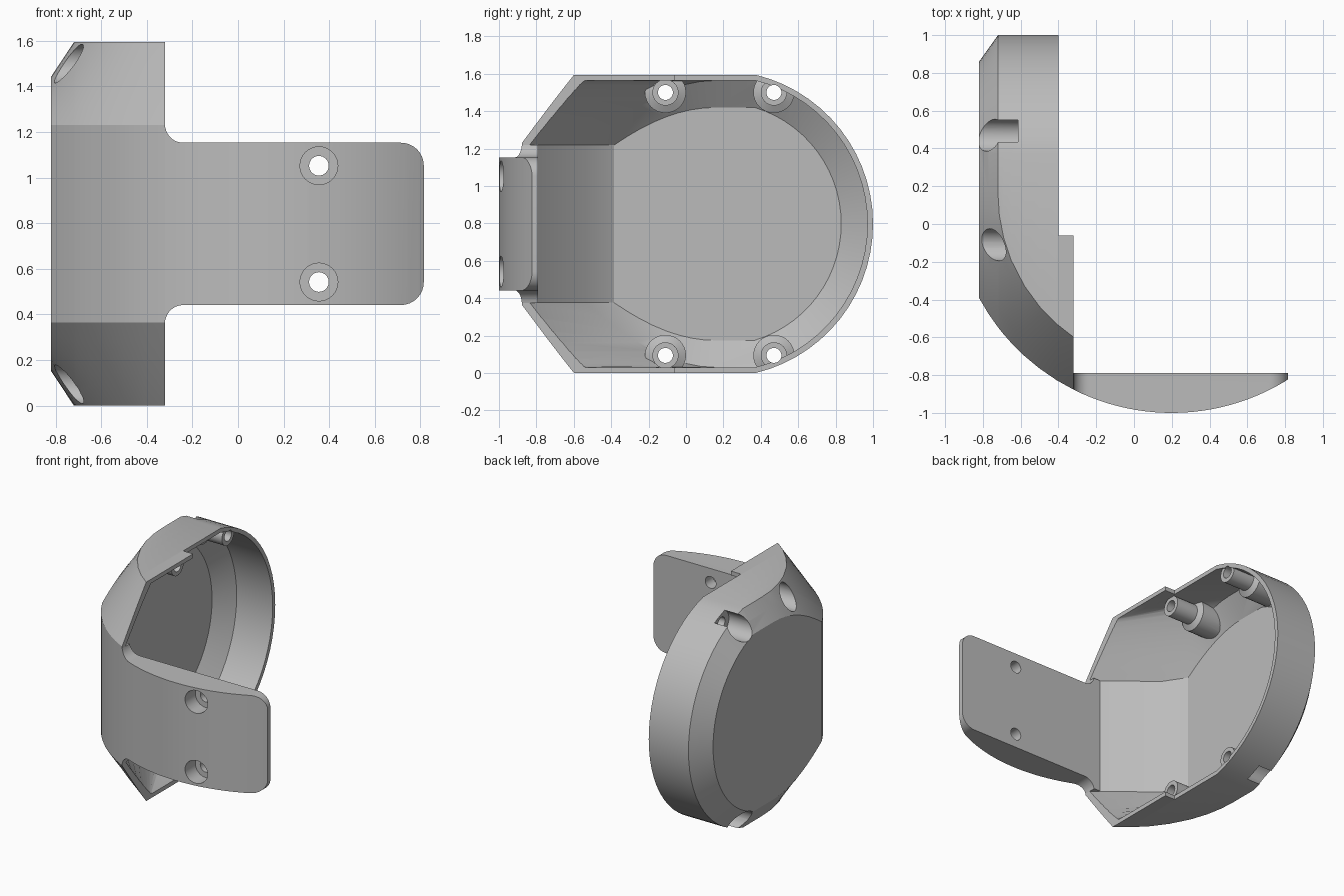
import bpy, bmesh, math
from mathutils import Vector

cube = bpy.data.objects.get("Cube")
if cube:
    bpy.data.objects.remove(cube, do_unlink=True)

grey = bpy.data.materials.new("plain grey")
grey.use_nodes = True
grey.diffuse_color = (0.5, 0.5, 0.5, 1)
grey.node_tree.nodes["Principled BSDF"].inputs["Base Color"].default_value = (0.5, 0.5, 0.5, 1)

MID = 0.797              # height of the mirror plane
CX, CY = 0.2, 0.16       # centre of the curved front
R_FRONT, R_TOP = 1.16, 0.92
BAND = 0.433             # half height of the upright front band


def loft(name, rings):
    """Closed solid through rings that have equal point counts."""
    bm = bmesh.new()
    loops = [[bm.verts.new(p) for p in ring] for ring in rings]
    n = len(loops[0])
    for a, b in zip(loops, loops[1:]):
        for i in range(n):
            j = (i + 1) % n
            bm.faces.new((a[i], a[j], b[j], b[i]))
    bm.faces.new(loops[0])
    bm.faces.new(loops[-1])
    bmesh.ops.recalc_face_normals(bm, faces=bm.faces)
    mesh = bpy.data.meshes.new(name)
    bm.to_mesh(mesh)
    bm.free()
    mesh.materials.append(grey)
    obj = bpy.data.objects.new(name, mesh)
    bpy.context.collection.objects.link(obj)
    return obj


def turned(name, profile, centre, axis):
    """Round part from (position, radius) pairs along the x or y axis."""
    rings = []
    for pos, r in profile:
        ring = []
        for i in range(32):
            a = math.tau * i / 32
            p, q = centre[0] + r * math.cos(a), centre[1] + r * math.sin(a)
            ring.append((pos, p, q) if axis == "x" else (p, pos, q))
        rings.append(ring)
    return loft(name, rings)


def boolean(target, tool, operation):
    """Apply a boolean and remove the tool."""
    mod = target.modifiers.new(operation, "BOOLEAN")
    mod.operation, mod.object, mod.solver = operation, tool, "EXACT"
    bpy.context.view_layer.objects.active = target
    bpy.ops.object.modifier_apply(modifier=mod.name)
    bpy.data.objects.remove(tool, do_unlink=True)


def section(x, inset):
    """Outline of the housing at x, shrunk by the inset."""
    band = BAND - inset * 0.4
    full = MID - inset
    slope = (R_FRONT - R_TOP) / (full - band)
    u = max(0, -0.72 - (x - inset))            # chamfer next to the floor
    top, rear = full - u / slope, 0.82 - inset - 1.4 * u
    upper = []
    for k in range(9):                         # upright band, then the cone
        z = top - (top - band) * (1 - k / 8) ** 2
        r = R_FRONT - inset - slope * (z - band)
        upper.append((CY - math.sqrt(max(0, r * r - (x - CX) ** 2)), z))
    start = math.asin(min(1, top / rear))
    for k in range(15):                        # round rear
        a = start * (1 - k / 14)
        upper.append((0.18 + rear * math.cos(a), rear * math.sin(a)))
    lower = [(y, -z) for y, z in reversed(upper[:-1])]
    return [Vector((x, y, MID + z)) for y, z in upper + lower]


def housing(name, stations, inset):
    return loft(name, [section(x, inset) for x in stations])


def box(name, x0, x1, y0, y1, z0, z1):
    return loft(name, [[(x, y0, z0), (x, y1, z0), (x, y1, z1), (x, y0, z1)] for x in (x0, x1)])


# Hollow housing with a stepped rim
outer = [-0.82, -0.77, -0.72, -0.713, -0.69, -0.65, -0.58, -0.5, -0.41, -0.32]
shell = housing("housing_shell", outer, 0)
boolean(shell, housing("cavity", [-0.79, -0.69, -0.3], 0.03), "DIFFERENCE")
boolean(shell, box("rim_step", -0.4, -0.2, -0.06, 1.2, -0.2, 1.8), "DIFFERENCE")

# Four screw bosses with pockets open to the outside
posts = [(y, MID + s * 0.703) for y in (-0.11, 0.47) for s in (-1, 1)]
for post in posts:
    boss = turned("boss", [(-0.8, 0.11), (-0.6, 0.11), (-0.58, 0.07), (-0.41, 0.07)], post, "x")
    boolean(boss, housing("boss_limit", [-0.808, -0.708, -0.65, -0.55, -0.45, -0.35], 0.012), "INTERSECT")
    boolean(shell, boss, "UNION")
for post in posts:
    pocket = turned("pocket", [(-0.9, 0.085), (-0.615, 0.085), (-0.615, 0.04), (-0.3, 0.04)], post, "x")
    boolean(shell, pocket, "DIFFERENCE")


# Mounting plate: rounded outline cut to a curved front and flat back
def corner(cx, cz, r, a0, a1):
    return [(cx + r * math.cos(math.radians(a0 + (a1 - a0) * k / 8)),
             cz + r * math.sin(math.radians(a0 + (a1 - a0) * k / 8))) for k in range(9)]


half = [(-0.37, 0.42), (-0.321, 0.42)] + corner(-0.24, 0.436, 0.08, 190, 270) + corner(0.715, 0.256, 0.1, 90, 0)
outline = half + [(x, -z) for x, z in reversed(half)]
plate = loft("mounting_plate", [[(x, y, MID + z) for x, z in outline] for y in (-1.1, -0.7)])


def front_y(x, r):
    return CY - math.sqrt(r * r - (x - CX) ** 2)


curve = [(x, front_y(x, R_FRONT - 0.013)) for x in (-0.39, -0.321)]
curve += [(-0.32 + 1.16 * k / 24, front_y(-0.32 + 1.16 * k / 24, R_FRONT)) for k in range(25)]
curve += [(0.84, -0.79), (-0.39, -0.79)]
boolean(plate, loft("plate_limit", [[(x, y, z) for x, y in curve] for z in (0, 1.6)]), "INTERSECT")

# Countersunk holes in the plate
for s in (-1, 1):
    hole = turned("plate_hole", [(-1.1, 0.083), (-0.88, 0.083), (-0.88, 0.043), (-0.7, 0.043)],
                  (0.355, MID + s * 0.255), "y")
    boolean(plate, hole, "DIFFERENCE")

# Smooth curves, sharp edges
for obj in (shell, plate):
    bpy.ops.object.select_all(action="DESELECT")
    obj.select_set(True)
    bpy.context.view_layer.objects.active = obj
    bpy.ops.object.shade_smooth_by_angle(angle=math.radians(25))
